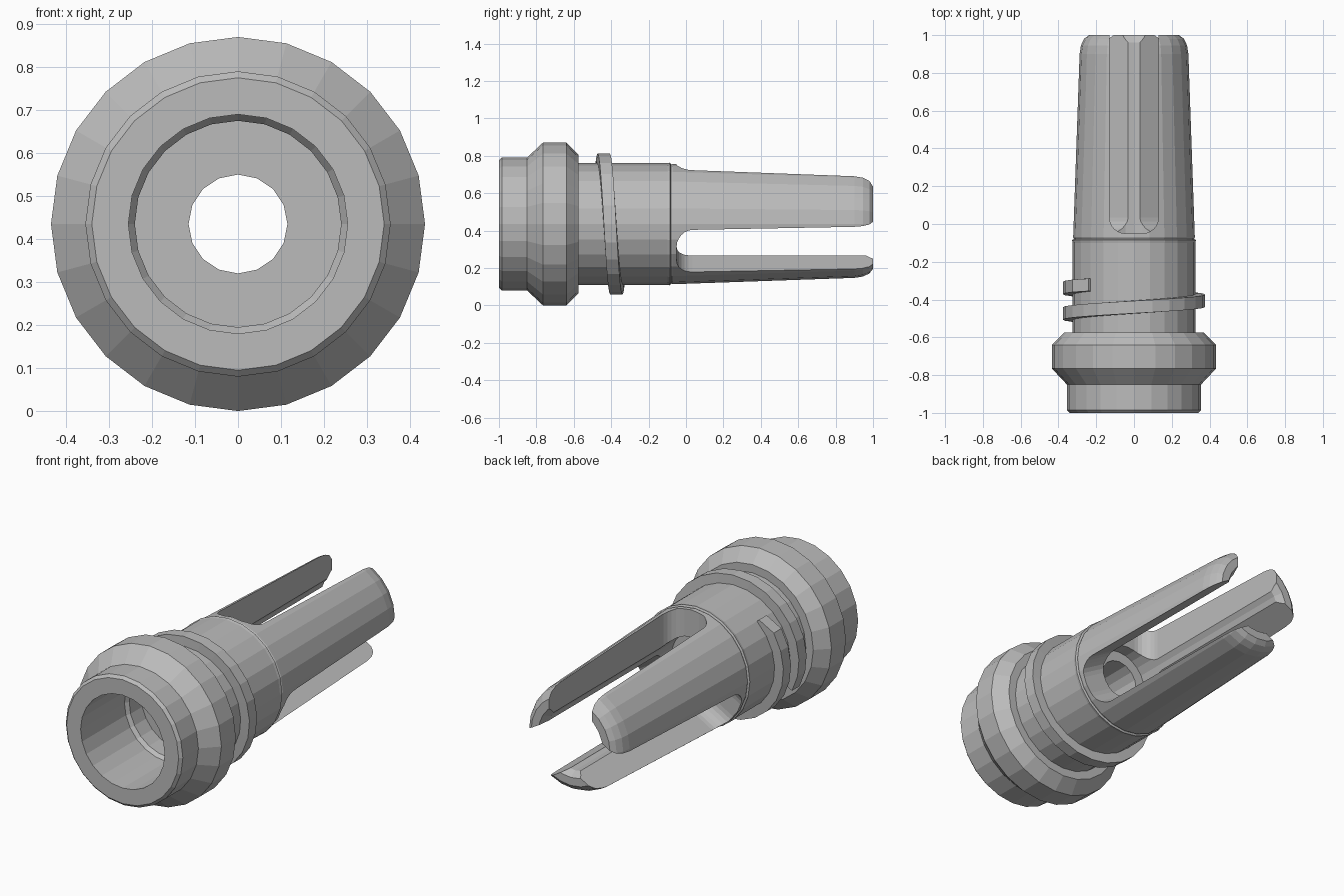
import bpy, bmesh, math
from mathutils import Matrix, Vector

AXIS_Z = 0.435

old = bpy.data.objects.get("Cube")
if old:
    bpy.data.objects.remove(old, do_unlink=True)

metal = bpy.data.materials.new("grey metal")
metal.use_nodes = True
GREY = (0.5, 0.5, 0.5, 1)
metal.diffuse_color = GREY
metal.node_tree.nodes["Principled BSDF"].inputs["Base Color"].default_value = GREY


def finish(bm, name):
    bmesh.ops.recalc_face_normals(bm, faces=bm.faces)
    mesh = bpy.data.meshes.new(name)
    bm.to_mesh(mesh)
    bm.free()
    mesh.materials.append(metal)
    ob = bpy.data.objects.new(name, mesh)
    bpy.context.collection.objects.link(ob)
    return ob


def around(y, r, angle):
    """Point at an angle from the top, turning towards +x."""
    return Vector((r * math.sin(angle), y, AXIS_Z + r * math.cos(angle)))


def lathe(name, profile, sides):
    """Closed solid of revolution about the long axis from (y, r) pairs."""
    bm = bmesh.new()
    rings = [[bm.verts.new(around(y, r, math.tau * i / sides)) for i in range(sides)]
             for y, r in profile]
    for a, b in zip(rings, rings[1:]):
        for i in range(sides):
            j = (i + 1) % sides
            bm.faces.new((a[i], a[j], b[j], b[i]))
    bm.faces.new(rings[0])
    bm.faces.new(rings[-1])
    return finish(bm, name)


def slot_cutter(name, angle, half=0.13, start=-0.05, corner=0.085):
    """Round-ended slot reaching outwards from the bore."""
    bm = bmesh.new()
    right = []
    for i in range(7):
        a = math.radians(15 * i)
        right.append((half - corner + corner * math.sin(a), start + corner - corner * math.cos(a)))
    outline = right + [(half, 1.2), (-half, 1.2)] + [(-x, y) for x, y in reversed(right)]
    face = bm.faces.new([bm.verts.new((x, y, 0.05)) for x, y in outline])
    top = bmesh.ops.extrude_face_region(bm, geom=[face])["geom"]
    bmesh.ops.translate(bm, vec=(0, 0, 0.5), verts=[v for v in top if isinstance(v, bmesh.types.BMVert)])
    bm.transform(Matrix.Translation((0, 0, AXIS_Z)) @ Matrix.Rotation(angle, 4, 'Y'))
    return finish(bm, name)


# Collar, sleeve and tapered prong section with a rounded tip
body = lathe("pronged_body", [
    (-1, 0.34), (-0.985, 0.355), (-0.85, 0.355), (-0.765, 0.435), (-0.64, 0.435),
    (-0.575, 0.37), (-0.575, 0.325), (-0.1, 0.325), (-0.085, 0.328), (-0.08, 0.318),
    (-0.07, 0.322), (0.9, 0.288), (0.945, 0.281), (0.98, 0.265), (1, 0.24)], 24)

# Socket, narrow hole, prong bore and three slots
cutters = [
    lathe("socket_cutter", [(-1.1, 0.255), (-0.62, 0.255), (-0.6, 0.24), (-0.5, 0.24)], 24),
    lathe("hole_cutter", [(-0.7, 0.115), (0.1, 0.115)], 16),
    lathe("bore_cutter", [(-0.12, 0.172), (0.96, 0.172), (1.04, 0.22)], 24),
]
cutters += [slot_cutter("slot_cutter", math.tau * k / 3) for k in range(3)]
for cutter in cutters:
    cutter.hide_render = True
    mod = body.modifiers.new(cutter.name, 'BOOLEAN')
    mod.operation = 'DIFFERENCE'
    mod.solver = 'EXACT'
    mod.object = cutter

bpy.context.view_layer.update()
graph = bpy.context.evaluated_depsgraph_get()
result = bpy.data.meshes.new_from_object(body.evaluated_get(graph))
body.modifiers.clear()
body.data = result
for cutter in cutters:
    bpy.data.objects.remove(cutter, do_unlink=True)

# Raised helical thread
bm = bmesh.new()
sections = []
for degrees in range(-120, 316, 15):
    y = -0.44 + 0.135 * degrees / 360
    a = math.radians(degrees)
    r = 0.34 if degrees == 315 else 0.377
    sections.append([bm.verts.new(around(y + dy, rad, a))
                     for dy, rad in ((-0.035, 0.31), (-0.033, r), (0.033, r), (0.035, 0.31))])
for a, b in zip(sections, sections[1:]):
    for i in range(4):
        j = (i + 1) % 4
        bm.faces.new((a[i], a[j], b[j], b[i]))
bm.faces.new(sections[0])
bm.faces.new(sections[-1])
finish(bm, "thread")
